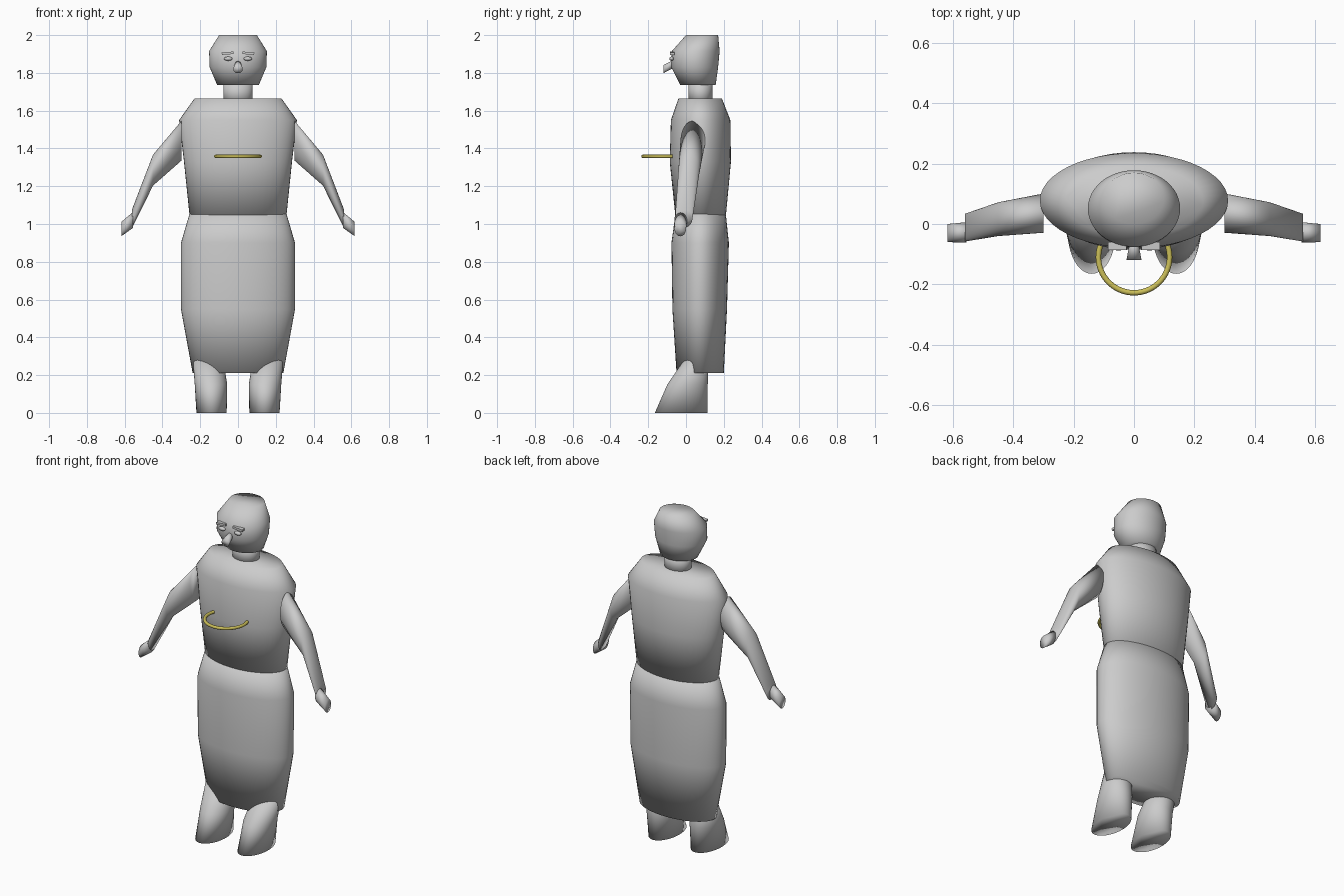
import bpy, bmesh, math

if "Cube" in bpy.data.objects:
    bpy.data.objects.remove(bpy.data.objects["Cube"])


def material(name, rgb):
    m = bpy.data.materials.new(name)
    m.diffuse_color = (*rgb, 1)
    m.use_nodes = True
    m.node_tree.nodes["Principled BSDF"].inputs["Base Color"].default_value = m.diffuse_color
    return m


GREY = material("grey", (0.6, 0.6, 0.6))
YELLOW = material("yellow", (0.6, 0.52, 0.1))


def loft(name, axis, rings, sides=48):
    """Skin elliptical rings lying across one axis: (centre xyz, radius a, radius b)."""
    u, v = [i for i in range(3) if i != axis]
    bm = bmesh.new()
    loops = []
    for centre, ra, rb in rings:
        loop = []
        for i in range(sides):
            t = 2 * math.pi * i / sides
            p = list(centre)
            p[u] += ra * math.cos(t)
            p[v] += rb * math.sin(t)
            loop.append(bm.verts.new(p))
        loops.append(loop)
    for a, b in zip(loops, loops[1:]):
        for i in range(sides):
            j = (i + 1) % sides
            bm.faces.new((a[i], a[j], b[j], b[i]))
    bm.faces.new(loops[0])
    bm.faces.new(loops[-1])
    bmesh.ops.recalc_face_normals(bm, faces=bm.faces)
    for f in bm.faces:
        f.smooth = True
    mesh = bpy.data.meshes.new(name)
    bm.to_mesh(mesh)
    bm.free()
    mesh.materials.append(GREY)
    obj = bpy.data.objects.new(name, mesh)
    bpy.context.collection.objects.link(obj)
    return obj


def stack(name, levels):
    """Upright body part from (z, half width, front y, back y)."""
    return loft(name, 2, [((0, (f + b) / 2, z), w, (b - f) / 2) for z, w, f, b in levels])


# Body
stack("skirt", [(0.21, 0.24, -0.05, 0.2), (0.55, 0.302, -0.072, 0.217),
                (0.9, 0.302, -0.077, 0.227), (1.06, 0.255, -0.055, 0.21)])
stack("torso", [(1.03, 0.255, -0.055, 0.21), (1.33, 0.286, -0.086, 0.238),
                (1.55, 0.312, -0.08, 0.235), (1.665, 0.23, -0.04, 0.19)])
stack("neck", [(1.63, 0.078, 0.012, 0.14), (1.76, 0.078, 0.012, 0.14)])
stack("head", [(1.735, 0.11, -0.03, 0.157), (1.83, 0.15, -0.078, 0.17),
               (1.915, 0.153, -0.075, 0.178), (2.0, 0.1, 0.0, 0.17)])

# Nose
loft("nose", 1, [((0, -0.06, 1.85), 0.014, 0.02), ((0, -0.12, 1.82), 0.025, 0.022)], 24)

for s, side in ((-1, "left"), (1, "right")):
    # Arms and hands
    loft(side + "_arm", 0, [((s * 0.3, 0.036, 1.44), 0.065, 0.105),
                            ((s * 0.45, 0.016, 1.285), 0.056, 0.082),
                            ((s * 0.56, -0.012, 1.03), 0.046, 0.05)])
    loft(side + "_hand", 0, [((s * 0.555, -0.028, 1.022), 0.034, 0.042),
                             ((s * 0.618, -0.03, 0.973), 0.03, 0.038)])
    # Legs flaring forward into feet
    loft(side + "_leg", 2, [((s * 0.14, -0.025, 0), 0.08, 0.14),
                            ((s * 0.143, 0.008, 0.15), 0.086, 0.107),
                            ((s * 0.16, 0.058, 0.29), 0.08, 0.062)])
    # Eyes
    bpy.ops.mesh.primitive_uv_sphere_add(segments=24, ring_count=12,
                                         location=(s * 0.052, -0.076, 1.875))
    eye = bpy.context.object
    eye.name = side + "_eye"
    eye.scale = (0.022, 0.012, 0.011)
    eye.data.materials.append(GREY)
    bpy.ops.object.shade_smooth()
    # Brows
    bpy.ops.mesh.primitive_cube_add(size=1, location=(s * 0.055, -0.073, 1.904),
                                    rotation=(0, s * 0.08, 0))
    brow = bpy.context.object
    brow.name = side + "_brow"
    brow.scale = (0.062, 0.026, 0.013)
    brow.data.materials.append(GREY)

# Hoop across the chest
bpy.ops.mesh.primitive_torus_add(major_radius=0.118, minor_radius=0.009, major_segments=64,
                                 minor_segments=16, location=(0, -0.11, 1.358))
hoop = bpy.context.object
hoop.name = "chest_hoop"
hoop.data.materials.append(YELLOW)
bpy.ops.object.shade_smooth()
